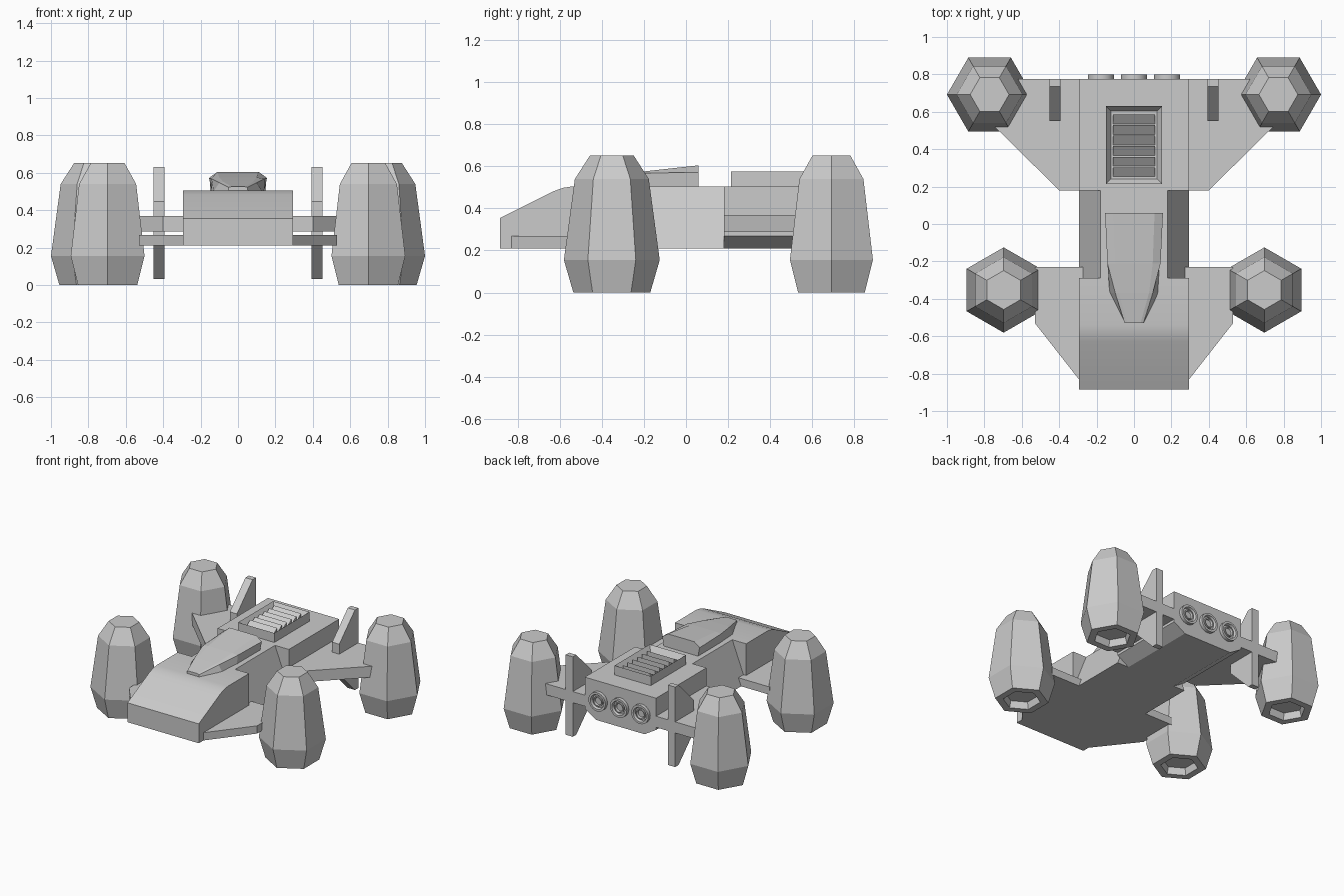
import bpy, bmesh
from math import cos, sin, pi, radians

if "Cube" in bpy.data.objects:
    bpy.data.objects.remove(bpy.data.objects["Cube"])

GREY = (0.6, 0.6, 0.6, 1)
hull_grey = bpy.data.materials.new("hull_grey")
hull_grey.use_nodes = True
hull_grey.diffuse_color = GREY
hull_grey.node_tree.nodes["Principled BSDF"].inputs["Base Color"].default_value = GREY


def loft(bm, rings):
    """Skin a list of equal-length point rings and cap both ends."""
    loops = [[bm.verts.new(p) for p in ring] for ring in rings]
    n = len(loops[0])
    for a, b in zip(loops, loops[1:]):
        for i in range(n):
            j = (i + 1) % n
            bm.faces.new((a[i], a[j], b[j], b[i]))
    bm.faces.new(loops[0][::-1])
    bm.faces.new(loops[-1])


def finish(name, bm, smooth=None):
    bmesh.ops.recalc_face_normals(bm, faces=bm.faces[:])
    mesh = bpy.data.meshes.new(name)
    bm.to_mesh(mesh)
    bm.free()
    mesh.materials.append(hull_grey)
    obj = bpy.data.objects.new(name, mesh)
    bpy.context.collection.objects.link(obj)
    if smooth:
        bpy.ops.object.select_all(action='DESELECT')
        obj.select_set(True)
        bpy.context.view_layer.objects.active = obj
        bpy.ops.object.shade_smooth_by_angle(angle=radians(smooth))
    return obj


def part(name, rings, smooth=None):
    bm = bmesh.new()
    loft(bm, rings)
    return finish(name, bm, smooth)


def along_x(profile, x0, x1):
    return [[(x, y, z) for y, z in profile] for x in (x0, x1)]


def along_y(profile, y0, y1):
    return [[(x, y, z) for x, z in profile] for y in (y0, y1)]


def along_z(profile, z0, z1):
    return [[(x, y, z) for x, y in profile] for z in (z0, z1)]


def mirrored(half):
    """Close a right-hand half section across x = 0."""
    return half + [(-x, z) for x, z in reversed(half)]


# Central hull: sloped nose, narrow waist, engine block
FLOOR, DECK, HALF = 0.21, 0.505, 0.295
nose = [(-0.885, FLOOR), (-0.885, 0.355), (-0.63, 0.482), (-0.585, 0.498),
        (-0.54, DECK), (-0.29, DECK), (-0.29, FLOOR)]
part("nose", along_x(nose, -HALF, HALF), 30)
part("waist", along_y(mirrored([(HALF, FLOOR), (0.18, DECK)]), -0.29, 0.18))
block = [(0.2, FLOOR), (HALF, 0.268), (HALF, DECK)]
part("engine_block", along_y(mirrored(block), 0.18, 0.775))

# Canopy: sections from back to tip (y, then bottom, shoulder, ridge)
canopy = [
    (0.06, [(0.14, 0.5), (0.155, 0.572), (0.11, 0.605)]),
    (-0.21, [(0.14, 0.5), (0.142, 0.568), (0.1, 0.575)]),
    (-0.37, [(0.13, 0.5), (0.1, 0.547), (0.08, 0.552)]),
    (-0.53, [(0.05, 0.5), (0.05, 0.522), (0.035, 0.526)]),
]
part("canopy", [[(x, y, z) for x, z in mirrored(h)] for y, h in canopy])

# Engine cover: box with a sunken opening
bm = bmesh.new()
lid = [(-0.15, 0.215), (0.15, 0.215), (0.15, 0.63), (-0.15, 0.63)]
loft(bm, along_z(lid, 0.5, 0.575))
bmesh.ops.recalc_face_normals(bm, faces=bm.faces[:])
top = max(bm.faces, key=lambda f: f.calc_center_median().z)
bmesh.ops.inset_region(bm, faces=[top], thickness=0.038)
bmesh.ops.translate(bm, verts=top.verts[:], vec=(0, 0, -0.04))
finish("engine_cover", bm)

# Slanted louvres in the opening
bm = bmesh.new()
for i in range(6):
    y = 0.253 + i * 0.0565
    loft(bm, along_x([(y, 0.535), (y + 0.05, 0.57), (y + 0.05, 0.535)], -0.112, 0.112))
finish("louvres", bm)

# Rear thrusters: stepped round nozzles
NOZZLE = [(0.07, 0.77), (0.07, 0.8), (0.054, 0.8), (0.048, 0.782),
          (0.038, 0.782), (0.038, 0.794), (0.03, 0.794), (0.026, 0.78)]
for name, cx in (("right", -0.177), ("middle", 0), ("left", 0.177)):
    rings = [[(cx + r * cos(pi * k / 12), y, 0.36 + r * sin(pi * k / 12))
              for k in range(24)] for r, y in NOZZLE]
    part(name + "_thruster", rings, 30)

# Hexagonal pod outline from inside the hollow foot up to the cap
POD = [(0.115, 0.05), (0.128, 0), (0.183, 0), (0.228, 0.155), (0.176, 0.54), (0.104, 0.652)]


def pod(name, cx, cy, turn):
    part(name, [[(cx + r * cos(turn + k * pi / 3), cy + r * sin(turn + k * pi / 3), z)
                 for k in range(6)] for r, z in POD])


FRONT_WING = [(0.2, -0.23), (0.53, -0.23), (0.53, -0.53), (HALF, -0.83), (0.2, -0.83)]
REAR_WING = [(0.2, 0.18), (0.4, 0.18), (0.75, 0.525), (0.75, 0.775), (0.2, 0.775)]
FIN = [(0.55, 0.445), (0.735, 0.63), (0.775, 0.63),
       (0.775, 0.032), (0.735, 0.032), (0.55, 0.217)]

# Paired parts
for side, s in (("left", 1), ("right", -1)):
    pod(side + "_front_pod", s * 0.697, -0.353, pi / 2)
    pod(side + "_rear_pod", s * 0.772, 0.692, 0)
    part(side + "_front_wing", along_z([(s * x, y) for x, y in FRONT_WING], FLOOR, 0.268))
    part(side + "_rear_wing", along_z([(s * x, y) for x, y in REAR_WING], 0.287, 0.37))
    part(side + "_fin", along_x(FIN, s * 0.394, s * 0.453))
